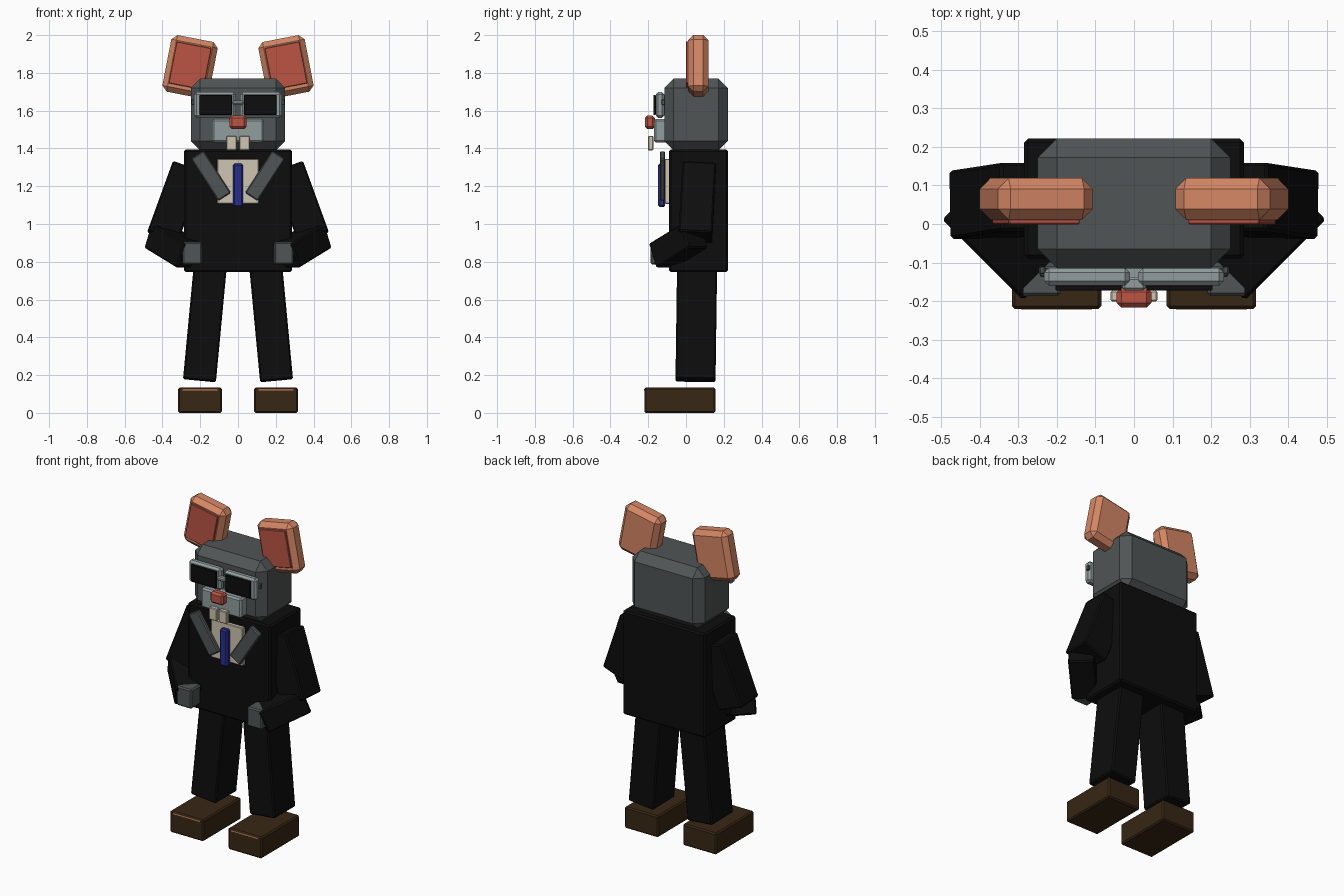
import bpy
import math
from mathutils import Vector, Matrix

cube = bpy.data.objects.get("Cube")
if cube:
    bpy.data.objects.remove(cube, do_unlink=True)


def material(name, r, g, b):
    m = bpy.data.materials.new(name)
    m.use_nodes = True
    m.diffuse_color = (r, g, b, 1)
    shader = next(n for n in m.node_tree.nodes if n.type == 'BSDF_PRINCIPLED')
    shader.inputs["Base Color"].default_value = (r, g, b, 1)
    shader.inputs["Roughness"].default_value = 0.8
    return m


fur = material("dark grey fur", 0.08, 0.09, 0.09)
pale = material("pale grey", 0.29, 0.34, 0.34)
orange = material("ear orange", 0.66, 0.24, 0.13)
red = material("soft red", 0.5, 0.09, 0.06)
black = material("suit black", 0.004, 0.004, 0.004)
cream = material("cream", 0.62, 0.56, 0.44)
blue = material("tie blue", 0.02, 0.026, 0.26)
brown = material("shoe brown", 0.04, 0.02, 0.007)

UNIT = [(x, y, z) for x in (-0.5, 0.5) for y in (-0.5, 0.5) for z in (-0.5, 0.5)]
SIDES = [(0, 1, 3, 2), (4, 6, 7, 5), (0, 4, 5, 1), (2, 3, 7, 6), (0, 2, 6, 4), (1, 5, 7, 3)]


def block(name, mat, center, size, bevel=0.008, rot=None):
    """Chamfered box, optionally turned about its centre."""
    mesh = bpy.data.meshes.new(name)
    mesh.from_pydata([Vector(c) * Vector(size) for c in UNIT], [], SIDES)
    mesh.materials.append(mat)
    ob = bpy.data.objects.new(name, mesh)
    bpy.context.collection.objects.link(ob)
    ob.matrix_world = Matrix.Translation(center) @ (rot or Matrix()).to_4x4()
    if bevel:
        mod = ob.modifiers.new("Chamfer", 'BEVEL')
        mod.width, mod.segments = bevel, 1
    return ob


def span(name, mat, x, y, z, bevel=0.008):
    """Box given by its limits along each axis."""
    lims = (x, y, z)
    return block(name, mat, [(a + b) / 2 for a, b in lims], [b - a for a, b in lims], bevel)


def pair(name, mat, center, size, bevel=0.008, rot=None):
    """Left part and its mirror image on the right."""
    rot = (rot or Matrix()).to_3x3()
    flip = Matrix.Diagonal((-1, 1, 1))
    block("left_" + name, mat, center, size, bevel, rot)
    block("right_" + name, mat, flip @ Vector(center), size, bevel, flip @ rot @ flip)


def turn(degrees, axis):
    return Matrix.Rotation(math.radians(degrees), 3, axis)


# Head and body
span("head", fur, (-0.25, 0.25), (-0.115, 0.222), (1.39, 1.77), 0.05)
span("jacket", black, (-0.285, 0.285), (-0.09, 0.222), (0.745, 1.395), 0.01)

# Ears with coloured inner plates
lean = turn(-11, 'Y')
pair("ear", orange, (0.254, 0.065, 1.832), (0.25, 0.108, 0.305), 0.028, lean)
pair("inner_ear", red, (0.254, 0.006, 1.838), (0.188, 0.014, 0.225), 0.003, lean)

# Sunglasses
pair("glasses_frame", pale, (0.122, -0.137, 1.63), (0.222, 0.045, 0.135), 0.012)
pair("lens", black, (0.118, -0.166, 1.63), (0.172, 0.014, 0.104), 0.002)
pair("temple", fur, (0.238, -0.12, 1.645), (0.016, 0.02, 0.03), 0.003)
block("glasses_bridge", pale, (0, -0.155, 1.642), (0.06, 0.035, 0.022), 0.006)

# Muzzle, nose and teeth
span("muzzle", pale, (-0.138, 0.138), (-0.17, -0.1), (1.432, 1.555), 0.01)
span("nose", red, (-0.045, 0.045), (-0.217, -0.165), (1.503, 1.574), 0.012)
pair("tooth", cream, (0.034, -0.187, 1.428), (0.054, 0.028, 0.076), 0.004)

# Shirt, tie and lapels
span("shirt", cream, (-0.11, 0.11), (-0.112, -0.085), (1.107, 1.345), 0.004)
span("tie", blue, (-0.027, 0.027), (-0.147, -0.11), (1.09, 1.32), 0.009)
pair("lapel", fur, (0.143, -0.124, 1.255), (0.08, 0.028, 0.265), 0.006, turn(33, 'Y'))

# Arms
pair("upper_arm", black, (0.332, 0.06, 1.116), (0.172, 0.178, 0.395), 0.008,
     turn(-20, 'Y') @ turn(-3, 'X'))
along = Vector((-0.62, -0.62, -0.38)).to_track_quat('Y', 'Z').to_matrix()
pair("forearm", black, (0.34, -0.04, 0.885), (0.15, 0.27, 0.14), 0.008, along)
pair("hand", fur, (0.243, -0.14, 0.846), (0.104, 0.095, 0.12), 0.008)

# Legs
pair("leg", black, (0.172, 0.055, 0.51), (0.175, 0.212, 0.68), 0.008,
     turn(-5.4, 'Y') @ turn(-0.8, 'X'))

# Shoes with a thin trim line on the toe
pair("shoe", brown, (0.201, -0.033, 0.067), (0.232, 0.376, 0.134), 0.008)
pair("shoe_trim", orange, (0.201, -0.22, 0.123), (0.185, 0.004, 0.008), 0)
